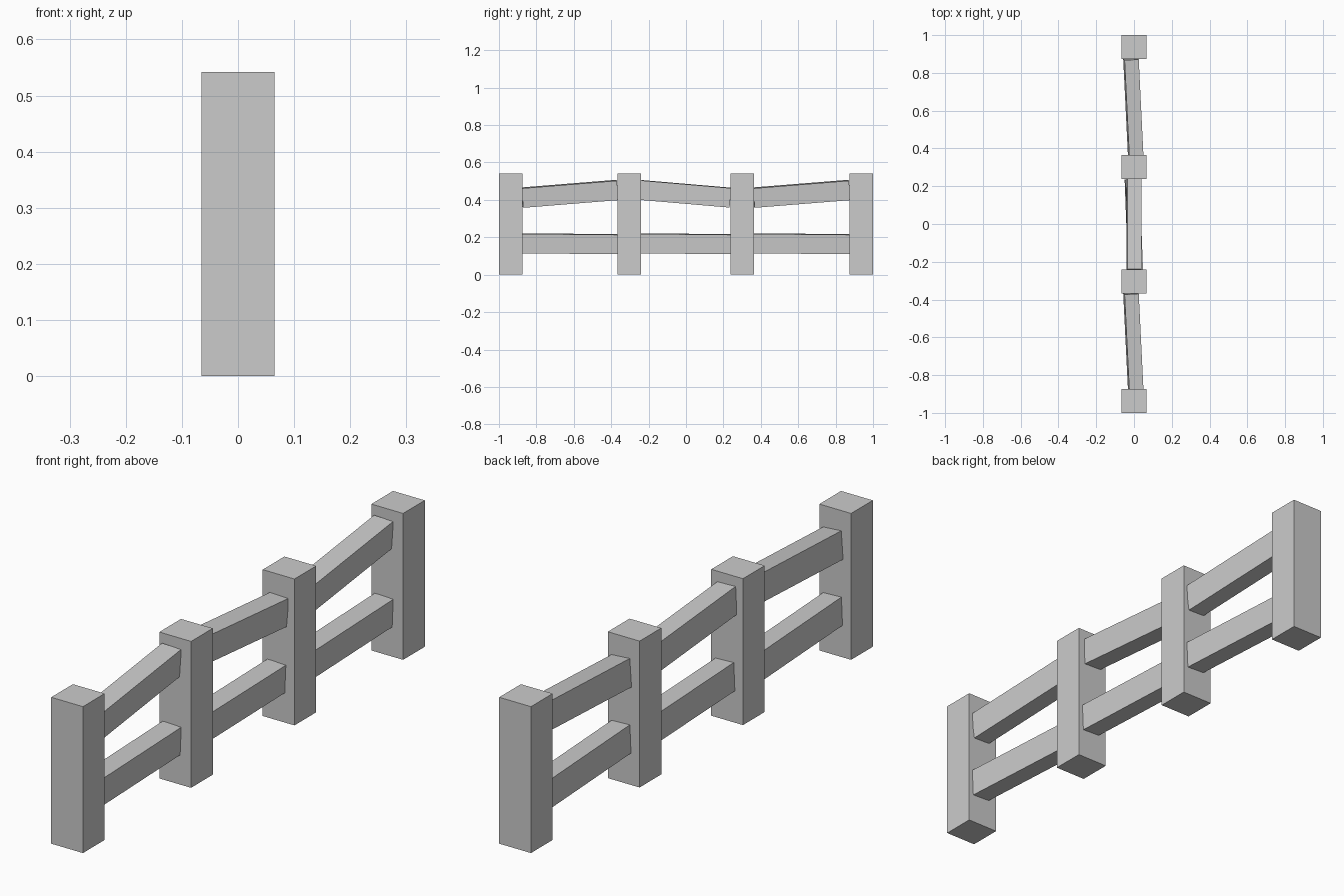
import bpy
import math
from mathutils import Vector, Matrix

cube = bpy.data.objects.get("Cube")
if cube:
    bpy.data.objects.remove(cube, do_unlink=True)

# Single plain grey
COLOUR = (0.6, 0.6, 0.6, 1.0)
grey = bpy.data.materials.new("plain_grey")
grey.use_nodes = True
grey.diffuse_color = COLOUR
grey.node_tree.nodes["Principled BSDF"].inputs["Base Color"].default_value = COLOUR

POST_WIDTH, POST_DEPTH, POST_HEIGHT = 0.13, 0.127, 0.542
RAIL_WIDTH, RAIL_HEIGHT = 0.075, 0.104


def add_box(name, matrix, size):
    """Box of the given size, placed by a rotation and location matrix."""
    bpy.ops.mesh.primitive_cube_add(size=1)
    box = bpy.context.object
    box.name = name
    box.data.transform(Matrix.Diagonal((*size, 1)))
    box.matrix_world = matrix
    box.data.materials.append(grey)
    return box


def add_rail(name, start, end, roll):
    """Plank running between two points, leaning sideways by roll degrees."""
    start, end = Vector(start), Vector(end)
    run = end - start
    yaw = Matrix.Rotation(math.atan2(-run.x, run.y), 4, "Z")
    pitch = Matrix.Rotation(math.asin(run.z / run.length), 4, "X")
    lean = Matrix.Rotation(math.radians(roll), 4, "Y")
    place = Matrix.Translation((start + end) / 2)
    add_box(name, place @ yaw @ pitch @ lean, (RAIL_WIDTH, run.length, RAIL_HEIGHT))


# Posts
post_ys = [-0.9365, -0.304, 0.301, 0.9365]
for i, y in enumerate(post_ys, 1):
    add_box(f"post_{i}", Matrix.Translation((0, y, POST_HEIGHT / 2)),
            (POST_WIDTH, POST_DEPTH, POST_HEIGHT))

# Rails: each bay has a lower rail and an upper one that zigzags in height
LOW, HIGH = 0.412, 0.453
for bay in range(3):
    y0 = post_ys[bay] + POST_DEPTH / 2 - 0.003
    y1 = post_ys[bay + 1] - POST_DEPTH / 2
    middle = bay == 1

    x0, x1 = (0.008, -0.01) if middle else (0.01, -0.015)
    add_rail(f"lower_rail_{bay + 1}", (x0, y0, 0.168), (x1, y1, 0.163), 2.5)

    x0, x1 = (0, 0) if middle else (0.009, -0.016)
    z0, z1 = (HIGH, LOW) if middle else (LOW, HIGH)
    add_rail(f"upper_rail_{bay + 1}", (x0, y0, z0), (x1, y1, z1), 2 if middle else 4)
